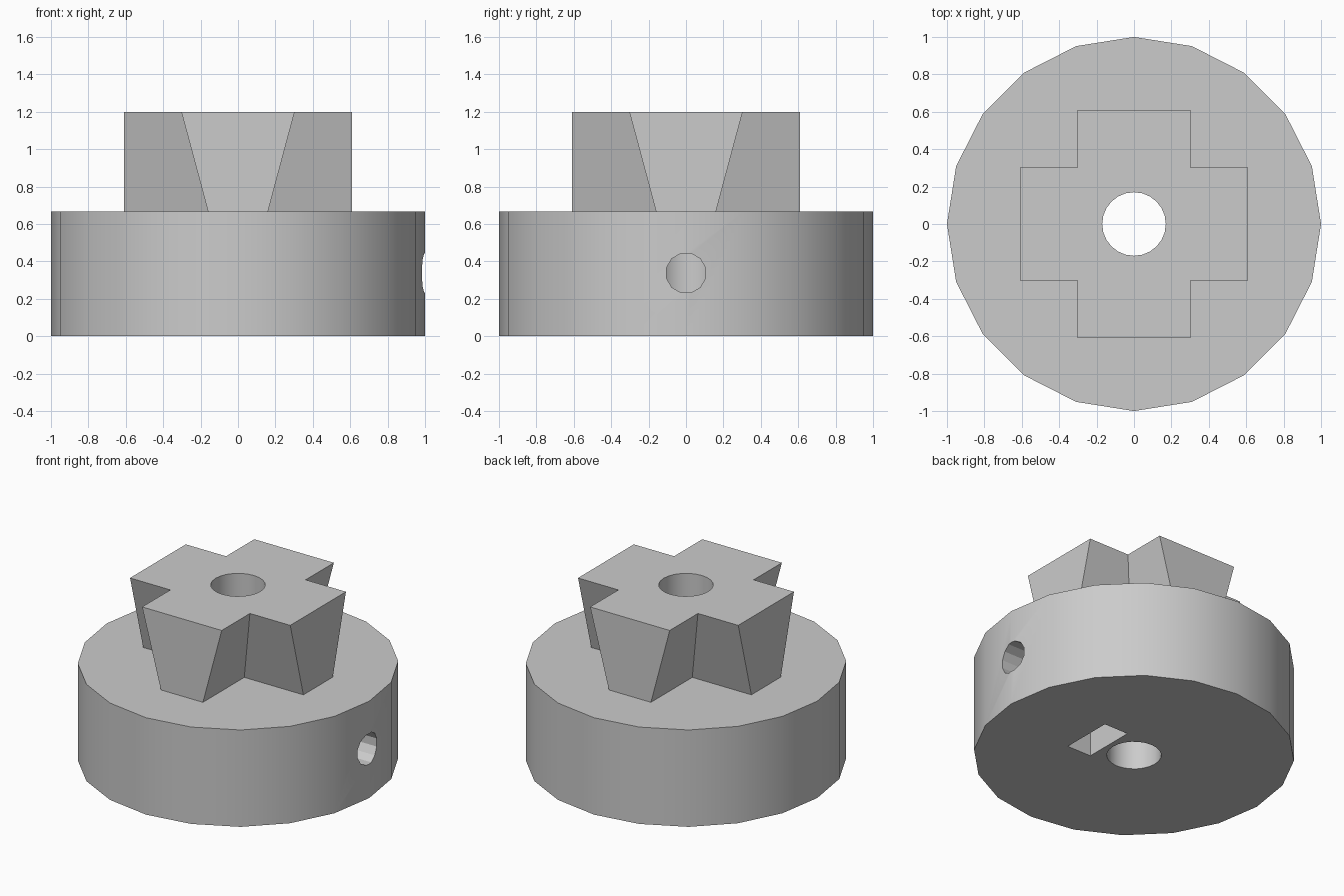
import bpy
import bmesh
from math import radians, cos, sin, tau

if "Cube" in bpy.data.objects:
    bpy.data.objects.remove(bpy.data.objects["Cube"], do_unlink=True)

BASE_H, TOP_H = 0.667, 1.2
SCREW_Z = 0.338

grey = bpy.data.materials.new("plain_grey")
grey.use_nodes = True
colour = (0.6, 0.6, 0.6, 1)
grey.diffuse_color = colour
grey.node_tree.nodes["Principled BSDF"].inputs["Base Color"].default_value = colour


def loft(name, lower, upper):
    """Closed solid between two matching rings of points."""
    bm = bmesh.new()
    a = [bm.verts.new(p) for p in lower]
    b = [bm.verts.new(p) for p in upper]
    bm.faces.new(a)
    bm.faces.new(b)
    for i in range(len(a)):
        j = (i + 1) % len(a)
        bm.faces.new((a[i], a[j], b[j], b[i]))
    bmesh.ops.recalc_face_normals(bm, faces=bm.faces)
    mesh = bpy.data.meshes.new(name)
    bm.to_mesh(mesh)
    bm.free()
    mesh.materials.append(grey)
    obj = bpy.data.objects.new(name, mesh)
    bpy.context.collection.objects.link(obj)
    return obj


def ring(n, r, phase=0.0):
    return [(r * cos(tau * (i + phase) / n), r * sin(tau * (i + phase) / n)) for i in range(n)]


def upright(name, outline, z0, z1):
    return loft(name, [(x, y, z0) for x, y in outline], [(x, y, z1) for x, y in outline])


def sideways(name, outline, x0, x1):
    return loft(name, [(x0, y, z) for y, z in outline], [(x1, y, z) for y, z in outline])


def cross(length, half_width, z):
    """Plus-shaped outline, one quarter turned four times."""
    points = []
    for k in range(4):
        c, s = round(cos(k * tau / 4)), round(sin(k * tau / 4))
        for x, y in ((length, -half_width), (length, half_width), (half_width, half_width)):
            points.append((x * c - y * s, x * s + y * c, z))
    return points


def cut(obj, cutters):
    bpy.context.view_layer.objects.active = obj
    for cutter in cutters:
        mod = obj.modifiers.new("cut", "BOOLEAN")
        mod.operation = "DIFFERENCE"
        mod.solver = "EXACT"
        mod.object = cutter
        bpy.ops.object.modifier_apply(modifier=mod.name)


# Round base and flared cross coupling
base = upright("base_disc", ring(20, 1), 0, BASE_H)
coupling = loft("cross_coupling", cross(0.61, 0.16, BASE_H), cross(0.61, 0.303, TOP_H))

# Shaft bore, set screw hole and captive nut slot
bore = upright("bore_cutter", ring(24, 0.17), -0.2, TOP_H + 0.2)
screw = sideways("screw_cutter", [(y, z + SCREW_Z) for y, z in ring(12, 0.108, 0.5)], 0, 1.2)
nut = sideways("nut_cutter", [(-0.18, -0.1), (0.18, -0.1), (0.18, SCREW_Z + 0.104),
                              (0, SCREW_Z + 0.208), (-0.18, SCREW_Z + 0.104)], 0.205, 0.388)
cut(base, [bore, screw, nut])
cut(coupling, [bore])
for cutter in (bore, screw, nut):
    bpy.data.objects.remove(cutter, do_unlink=True)

# Smooth round walls, crisp edges
for obj in (base, coupling):
    bpy.ops.object.select_all(action="DESELECT")
    obj.select_set(True)
    bpy.context.view_layer.objects.active = obj
    bpy.ops.object.shade_smooth_by_angle(angle=radians(25))
